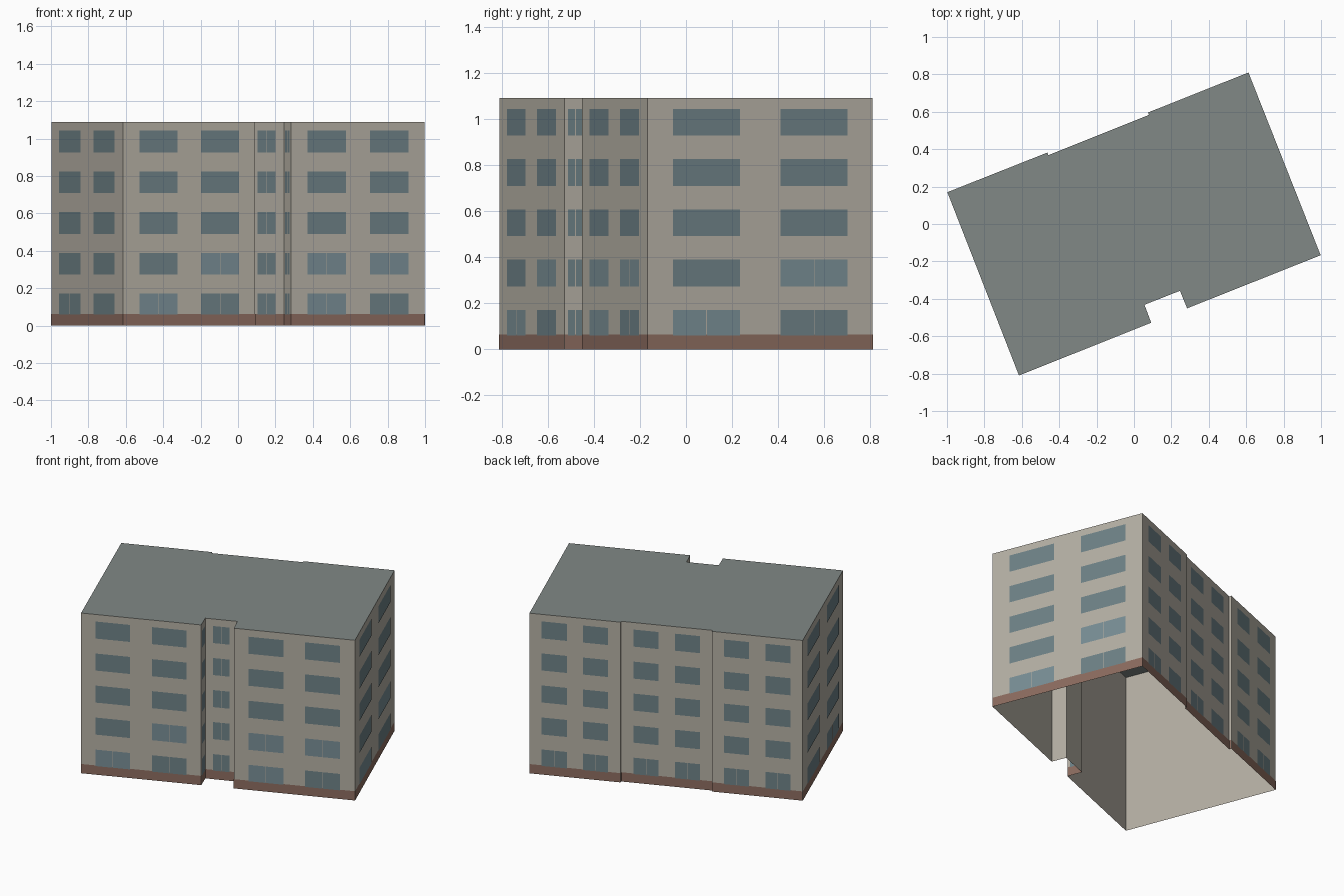
import bpy
from mathutils import Vector

if "Cube" in bpy.data.objects:
    bpy.data.objects.remove(bpy.data.objects["Cube"])

HEIGHT, FLOORS, PLINTH = 1.09, 5, 0.063
STOREY = HEIGHT / FLOORS

# footprint, counter-clockwise from the front left corner
FOOT = [Vector(p) for p in [
    (-0.615, -0.81), (0.092, -0.528), (0.056, -0.432), (0.246, -0.357), (0.284, -0.451),
    (0.998, -0.167), (0.612, 0.81), (0.075, 0.596), (0.080, 0.583),
    (-0.458, 0.368), (-0.463, 0.382), (-0.998, 0.17)]]
WALLS = list(zip(FOOT, FOOT[1:] + FOOT[:1]))
# brighter panes: (wall, floor, bay)
BRIGHT = {(0, 0, 0), (0, 1, 1), (4, 0, 0), (4, 1, 0), (4, 1, 1), (5, 0, 0), (5, 1, 1)}


def make(name, polys, color):
    verts, faces = [], []
    for poly in polys:
        faces.append(range(len(verts), len(verts) + len(poly)))
        verts += poly
    mesh = bpy.data.meshes.new(name)
    mesh.from_pydata(verts, [], [list(f) for f in faces])
    mat = bpy.data.materials.new(name)
    mat.diffuse_color = (*color, 1)
    mat.use_nodes = True
    mat.node_tree.nodes["Principled BSDF"].inputs["Base Color"].default_value = mat.diffuse_color
    mesh.materials.append(mat)
    ob = bpy.data.objects.new(name, mesh)
    bpy.context.collection.objects.link(ob)


def panel(wall, u0, u1, z0, z1, out=0.0):
    """Upright rectangle on a wall, from fraction u0 to u1 of its length."""
    a, b = wall
    d = b - a
    n = Vector((d.y, -d.x)).normalized() * out
    p, q = a + d * u0 + n, a + d * u1 + n
    return [(p.x, p.y, z0), (q.x, q.y, z0), (q.x, q.y, z1), (p.x, p.y, z1)]


# open-bottomed shell
make("walls", [panel(w, 0, 1, 0, HEIGHT) for w in WALLS], (0.46, 0.43, 0.37))
make("roof", [[(p.x, p.y, HEIGHT) for p in FOOT]], (0.22, 0.25, 0.24))
make("plinth", [panel(w, 0, 1, 0, PLINTH, 0.001) for w in WALLS], (0.26, 0.15, 0.115))

# windows: two bays on long walls, one on the recess walls
dark, bright = [], []
for i, wall in enumerate(WALLS):
    length = (wall[1] - wall[0]).length
    if length < 0.05:
        continue
    if length > 0.3:
        m = 0.0835 + 0.03 / length
        bays = [(m, 0.41), (0.59, 1 - m)]
    else:
        m = 0.245 if length > 0.15 else 0.17
        bays = [(m, 1 - m)]
    for f in range(FLOORS):
        z0 = max(f * STOREY + 0.055, 0.059)
        z1 = f * STOREY + 0.171
        for k, (u0, u1) in enumerate(bays):
            lit = (i, f, k) in BRIGHT
            panes = [(u0, u1)]
            # narrow gap between two panes reads as a mullion
            if f == 0 or lit or len(bays) == 1:
                mid, g = (u0 + u1) / 2, 0.0015 / length
                panes = [(u0, mid - g), (mid + g, u1)]
            for p in panes:
                (bright if lit else dark).append(panel(wall, *p, z0, z1, 0.002))
make("windows", dark, (0.155, 0.22, 0.24))
make("bright_windows", bright, (0.19, 0.27, 0.30))
